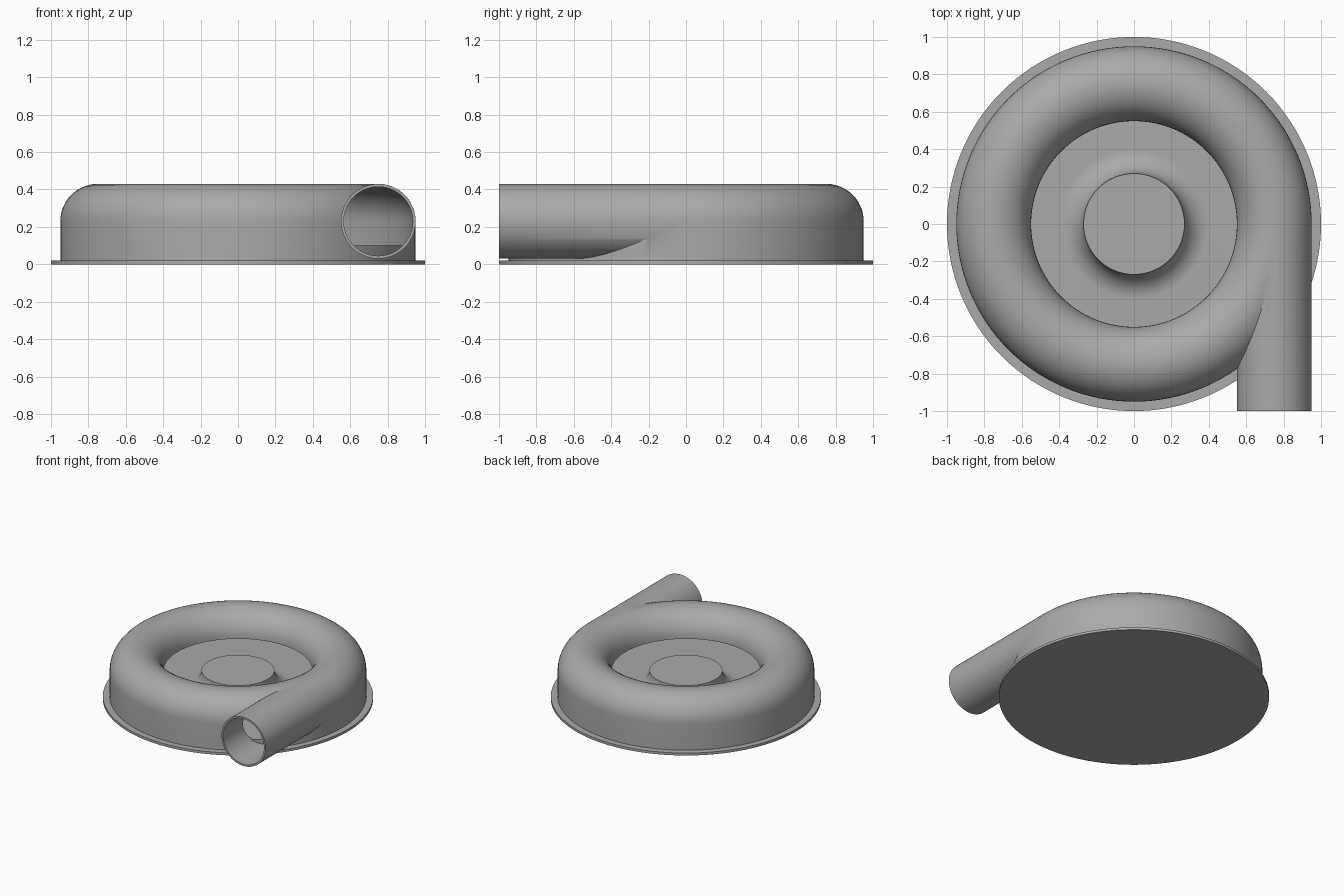
import bpy, bmesh, math
from mathutils import Matrix

if "Cube" in bpy.data.objects:
    bpy.data.objects.remove(bpy.data.objects["Cube"])

grey = bpy.data.materials.new("cast_grey")
grey.use_nodes = True
colour = (0.40, 0.40, 0.40, 1)
grey.diffuse_color = colour
grey.node_tree.nodes["Principled BSDF"].inputs["Base Color"].default_value = colour

RING, TUBE, WALL, MID = 0.75, 0.2, 0.015, 0.23   # volute radii, wall and centre height
FLANGE, FLOOR = 0.02, 0.1
STEPS = 128


def arc(cr, cz, radius, start, end, n=24):
    angles = [math.radians(start + (end - start) * i / n) for i in range(n + 1)]
    return [(cr + radius * math.cos(a), cz + radius * math.sin(a)) for a in angles]


def finish(bm, name):
    bmesh.ops.recalc_face_normals(bm, faces=bm.faces)
    mesh = bpy.data.meshes.new(name)
    bm.to_mesh(mesh)
    bm.free()
    mesh.materials.append(grey)
    obj = bpy.data.objects.new(name, mesh)
    bpy.context.collection.objects.link(obj)
    return obj


def lathe(name, profile, closed):
    bm = bmesh.new()
    verts = [bm.verts.new((r, 0, z)) for r, z in profile]
    pairs = list(zip(verts, verts[1:])) + ([(verts[-1], verts[0])] if closed else [])
    edges = [bm.edges.new(p) for p in pairs]
    bmesh.ops.spin(bm, geom=verts + edges, cent=(0, 0, 0), axis=(0, 0, 1),
                   angle=math.tau, steps=STEPS, use_merge=True)
    bmesh.ops.remove_doubles(bm, verts=bm.verts, dist=1e-5)
    return finish(bm, name)


def rod(name, radius, y0, y1):
    bm = bmesh.new()
    place = Matrix.Translation((RING, (y0 + y1) / 2, MID)) @ Matrix.Rotation(math.pi / 2, 4, "X")
    bmesh.ops.create_cone(bm, cap_ends=True, segments=96, radius1=radius, radius2=radius,
                          depth=y1 - y0, matrix=place)
    return finish(bm, name)


def combine(target, tool, operation):
    mod = target.modifiers.new(operation.lower(), "BOOLEAN")
    mod.operation, mod.object, mod.solver = operation, tool, "EXACT"
    bpy.context.view_layer.objects.active = target
    bpy.ops.object.modifier_apply(modifier=mod.name)
    bpy.data.objects.remove(tool)


def smooth(obj):
    bpy.ops.object.select_all(action="DESELECT")
    obj.select_set(True)
    bpy.context.view_layer.objects.active = obj
    bpy.ops.object.shade_smooth_by_angle(angle=math.radians(30))


# Base: flange, raised floor and flared centre hub
fillet = MID - FLOOR
base = lathe("base_and_hub",
             [(0, 0), (1, 0), (1, FLANGE), (0.944, FLANGE), (0.944, FLOOR)]
             + arc(0.27 + fillet, MID, fillet, 270, 180) + [(0, MID)], False)

# Volute casing with a tangent outlet pipe, hollowed out and open at the inner lip
outer, inner = RING + TUBE, RING - TUBE
casing = lathe("volute_casing",
               [(outer, FLANGE)] + arc(RING, MID, TUBE, 0, 180) + [(inner, FLANGE)], True)
combine(casing, rod("outlet_pipe", TUBE - 0.0005, -1, 0), "UNION")
cavity = lathe("cavity", [(outer - WALL, -0.1)] + arc(RING, MID, TUBE - WALL, 0, 180)
               + [(inner - 0.1, MID), (inner - 0.1, -0.1)], True)
combine(casing, cavity, "DIFFERENCE")
combine(casing, rod("bore", TUBE - WALL - 0.0005, -1.1, 0), "DIFFERENCE")

for part in (base, casing):
    smooth(part)
